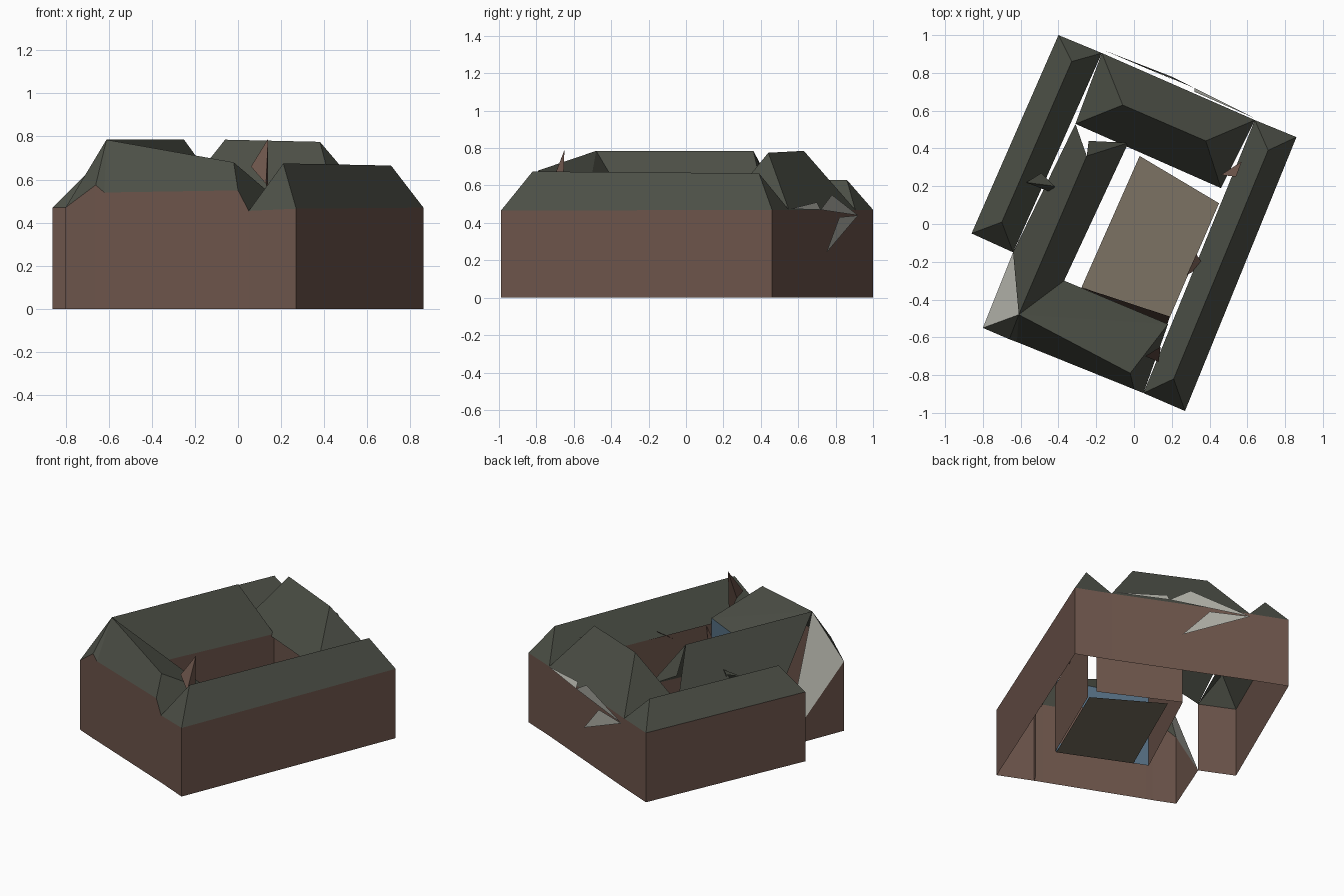
import bpy, bmesh

if "Cube" in bpy.data.objects:
    bpy.data.objects.remove(bpy.data.objects["Cube"])


def srgb(r, g, b):
    return tuple(((c / 255 + 0.055) / 1.055) ** 2.4 for c in (r, g, b)) + (1.0,)


def material(name, *rgb):
    m = bpy.data.materials.new(name)
    m.diffuse_color = srgb(*rgb)
    m.use_nodes = True
    m.node_tree.nodes["Principled BSDF"].inputs["Base Color"].default_value = m.diffuse_color
    return m


ROOF = material("slate_green", 76, 79, 70)
BRICK = material("brick_brown", 109, 85, 75)
PAVING = material("paving_tan", 124, 114, 100)
PALE = material("pale_grey", 180, 180, 171)
BLUE = material("blue_grey", 86, 112, 132)


def surface(name, mat, polys):
    """Join polygons given as corner points into one flat-shaded object."""
    bm = bmesh.new()
    for poly in polys:
        bm.faces.new([bm.verts.new(p) for p in poly])
    bmesh.ops.remove_doubles(bm, verts=bm.verts, dist=0.0005)
    bmesh.ops.recalc_face_normals(bm, faces=bm.faces)
    # turn open roof surfaces upwards
    if sum(f.normal.z * f.calc_area() for f in bm.faces) < 0 and mat is not BRICK:
        bmesh.ops.reverse_faces(bm, faces=bm.faces)
    me = bpy.data.meshes.new(name)
    bm.to_mesh(me)
    bm.free()
    me.materials.append(mat)
    ob = bpy.data.objects.new(name, me)
    bpy.context.collection.objects.link(ob)
    return ob


def wall(name, mat, path):
    """Upright wall from the ground to the top points along a path."""
    surface(name, mat, [[(a[0], a[1], 0), (b[0], b[1], 0), b, a]
                        for a, b in zip(path, path[1:])])


def hip_roof(name, a, b, c, d, r1, r2):
    """Hipped roof: long eaves a-b and c-d, ridge r1-r2, hips d-a and b-c."""
    surface(name, ROOF, [[a, b, r2, r1], [c, d, r1, r2], [d, a, r1], [b, c, r2]])


# Main corners at eave height
back_left = (-0.40, 1.00, 0.47)
right = (0.86, 0.46, 0.47)
front = (0.27, -0.99, 0.465)
front_left = (-0.80, -0.55, 0.47)
wing_end = (-0.86, -0.05, 0.47)
wing_inner = (-0.64, -0.15, 0.47)
wing_back = (-0.17, 0.905, 0.47)
right_back = (0.64, 0.55, 0.47)
right_front = (0.05, -0.895, 0.455)

# Outer walls
wall("outer_wall", BRICK, [
    wing_inner, wing_end, back_left, wing_back, right_back, right, front, right_front,
    (0.0, -0.875, 0.55), (-0.62, -0.625, 0.54), (-0.66, -0.61, 0.575), front_left])

# Roofs of the left, right and back wings
hip_roof("left_wing_roof", wing_end, back_left, wing_back, wing_inner,
         (-0.70, 0.01, 0.63), (-0.33, 0.86, 0.63))
hip_roof("right_wing_roof", front, right, right_back, right_front,
         (0.21, -0.82, 0.675), (0.71, 0.39, 0.665))
hip_roof("back_roof", wing_back, right_back, (0.46, 0.19, 0.47), (-0.31, 0.53, 0.47),
         (-0.06, 0.63, 0.785), (0.38, 0.44, 0.775))

# Roof between left wing and courtyard, joined to the front roof at the apex
apex = (-0.61, -0.48, 0.785)
ridge_end = (-0.25, 0.36, 0.785)
yard_front = (-0.37, -0.30, 0.48)
yard_back = (-0.03, 0.43, 0.48)
front_ridge = (-0.02, -0.79, 0.68)
yard_corner = (0.18, -0.53, 0.51)
surface("left_inner_roof", ROOF, [
    [wing_inner, apex, ridge_end, (-0.31, 0.53, 0.47)],
    [apex, yard_front, yard_back, ridge_end],
    [ridge_end, yard_back, (-0.24, 0.44, 0.6)]])
surface("front_roof", ROOF, [
    [front_left, (-0.66, -0.61, 0.575), apex],
    [(-0.66, -0.61, 0.575), (-0.62, -0.625, 0.54), apex],
    [(-0.62, -0.625, 0.54), (0.0, -0.875, 0.55), front_ridge, apex],
    [apex, front_ridge, yard_corner],
    [apex, yard_corner, yard_front],
    [front_ridge, (0.0, -0.875, 0.55), right_front, yard_corner]])

# Open side by the front left corner: pale sloping sheet over a low brick wall
foot = (-0.64, -0.15, 0)
surface("pale_side_sheet", PALE, [[apex, front_left, foot]])
surface("side_wall", BRICK, [[front_left, (-0.80, -0.55, 0), foot]])

# Courtyard floor and walls
surface("courtyard_floor", PAVING, [[(-0.28, -0.34, 0), (0.17, -0.54, 0),
                                     (0.45, 0.11, 0), (0.03, 0.36, 0)]])
wall("courtyard_left_wall", BRICK, [yard_front, yard_back])
wall("courtyard_back_wall", BRICK, [yard_back, (0.46, 0.19, 0.47)])
wall("courtyard_right_wall", BRICK, [(0.18, -0.54, 0.47), (0.46, 0.11, 0.47)])
wall("courtyard_front_wall", BLUE, [yard_front, yard_corner])
surface("leaning_wall", BRICK, [[(-0.28, -0.335, 0), (0.175, -0.535, 0),
                                 (0.19, -0.49, 0.47)]])

# Short inner pier beside the front wall
wall("front_pier", BRICK, [right_front, (0.08, -0.84, 0.46)])

# Loose brick fins poking through the roofs
surface("front_fin", BRICK, [[(0.14, -0.65, 0.79), (0.06, -0.70, 0.66), (0.13, -0.73, 0.58)],
                             [(0.14, -0.65, 0.79), (0.13, -0.73, 0.58), (0.14, -0.66, 0.50)]])
surface("yard_fin", BRICK, [[(0.33, -0.16, 0.52), (0.28, -0.27, 0.44), (0.37, -0.22, 0.48)]])
surface("back_fin", BRICK, [[(0.57, 0.33, 0.60), (0.46, 0.26, 0.56), (0.54, 0.25, 0.60)]])

# Small roof spur on the left wing
surface("roof_spur", ROOF, [[(-0.57, 0.22, 0.60), (-0.49, 0.27, 0.61), (-0.42, 0.20, 0.60)],
                            [(-0.49, 0.27, 0.61), (-0.42, 0.20, 0.60), (-0.42, 0.16, 0.52)],
                            [(-0.57, 0.22, 0.60), (-0.42, 0.20, 0.60), (-0.42, 0.16, 0.52)]])

# Pale slivers along the back eave
surface("pale_back_slivers", PALE, [
    [(-0.16, 0.92, 0.44), (0.32, 0.72, 0.47), (0.20, 0.78, 0.55)],
    [(-0.16, 0.92, 0.44), (0.24, 0.75, 0.24), (0.08, 0.82, 0.43)],
    [(0.64, 0.56, 0.475), (0.32, 0.72, 0.47), (0.32, 0.70, 0.51)]])
